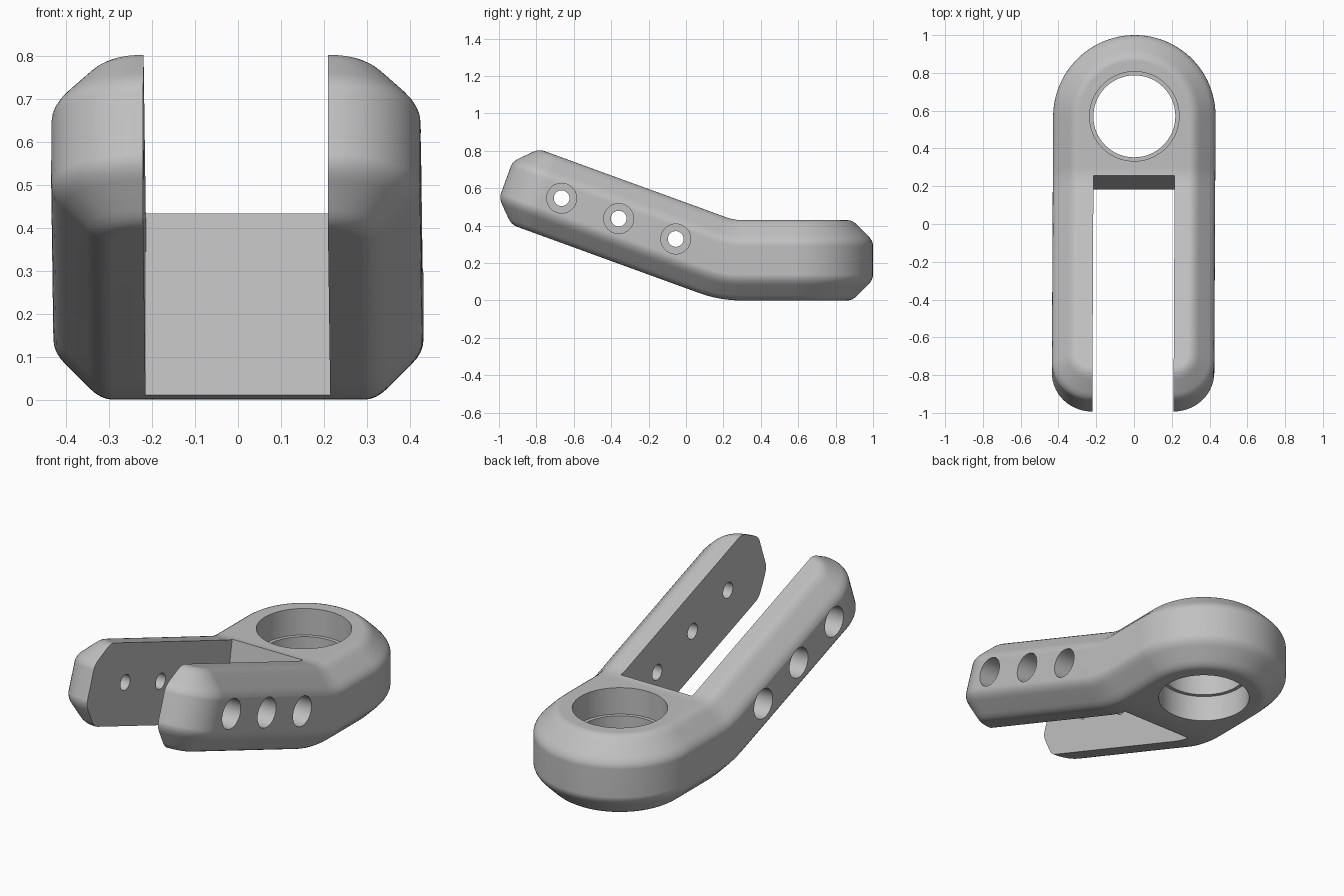
import bpy, bmesh
from math import sin, cos, pi, radians
from mathutils import Vector, Matrix

if "Cube" in bpy.data.objects:
    bpy.data.objects.remove(bpy.data.objects["Cube"])

WIDTH, HEIGHT, CHAMFER, SOFT = 0.43, 0.43, 0.11, 0.028   # half width, thickness, bevels
RING_Y, SLOT = 0.57, 0.215                               # ring centre, half slot width
BEND_Y, BEND_R, BEND_LEN, BEND = 0.3, 0.25, 0.16, radians(20)
TIP_Y = BEND_Y - BEND_LEN - 1.175


def add_object(name, bm):
    bmesh.ops.recalc_face_normals(bm, faces=bm.faces)
    mesh = bpy.data.meshes.new(name)
    bm.to_mesh(mesh)
    bm.free()
    obj = bpy.data.objects.new(name, mesh)
    bpy.context.collection.objects.link(obj)
    return obj


def cut(target, cutter):
    """Subtract the cutter and throw it away."""
    cutter.hide_render = True
    mod = target.modifiers.new("cut", 'BOOLEAN')
    mod.operation, mod.solver, mod.object = 'DIFFERENCE', 'EXACT', cutter
    bpy.context.view_layer.objects.active = target
    bpy.ops.object.modifier_apply(modifier=mod.name)
    bpy.data.objects.remove(cutter)


def cylinder(name, radius, depth, centre, axis='Z', segments=48):
    turn = Matrix.Rotation(pi / 2, 4, 'Y') if axis == 'X' else Matrix()
    bm = bmesh.new()
    bmesh.ops.create_cone(bm, cap_ends=True, segments=segments, radius1=radius, radius2=radius,
                          depth=depth, matrix=Matrix.Translation(centre) @ turn)
    return add_object(name, bm)


def arc(cx, cy, r, start, end, steps):
    return [(cx + r * cos(start + (end - start) * i / steps),
             cy + r * sin(start + (end - start) * i / steps)) for i in range(steps + 1)]


def outline(inset):
    """Plan shape: half round at the back, rounded corners at the front."""
    corner, cy = SLOT - inset, TIP_Y + SLOT
    return (arc(0, RING_Y, WIDTH - inset, 0, pi, 48)
            + arc(-SLOT, cy, corner, pi, 1.5 * pi, 14)
            + arc(SLOT, cy, corner, 1.5 * pi, 2 * pi, 14))


def softened(before, corner, after, steps=4):
    a, b, c = map(Vector, (before, corner, after))
    return [a * (1 - t) ** 2 + b * 2 * t * (1 - t) + c * t * t
            for t in (i / steps for i in range(steps + 1))]


# Edge profile as (inset, height), mirrored for the upper half
lower = (softened((CHAMFER + SOFT, 0), (CHAMFER, 0), (CHAMFER - SOFT, SOFT))
         + softened((SOFT, CHAMFER - SOFT), (0, CHAMFER), (0, CHAMFER + SOFT)))
profile = [(p.x, p.y) for p in lower] + [(p.x, HEIGHT - p.y) for p in reversed(lower)]

# Straight body from stacked outlines
bm = bmesh.new()
loops = [[bm.verts.new((x, y, z)) for x, y in outline(inset)] for inset, z in profile]
for a, b in zip(loops, loops[1:]):
    for i in range(len(a)):
        j = (i + 1) % len(a)
        bm.faces.new((a[i], a[j], b[j], b[i]))
bm.faces.new(loops[0][::-1])
bm.faces.new(loops[-1])
BANDS = 9
for i in range(BANDS + 1):
    bmesh.ops.bisect_plane(bm, geom=bm.verts[:] + bm.edges[:] + bm.faces[:],
                           plane_co=(0, BEND_Y - BEND_LEN * i / BANDS, 0), plane_no=(0, 1, 0))
body = add_object("fork_bracket", bm)

# Slot between the two prongs, ending halfway round the bend
bm = bmesh.new()
front, back = TIP_Y - 0.2, BEND_Y - BEND_LEN / 2
bmesh.ops.create_cube(bm, size=1, matrix=Matrix.Translation((0, (front + back) / 2, HEIGHT / 2))
                      @ Matrix.Diagonal((2 * SLOT, back - front, 1, 1)))
cut(body, add_object("slot_cutter", bm))

# Bend the prongs upward
for v in body.data.vertices:
    run = BEND_Y - v.co.y
    if run > 0:
        angle = BEND * min(run / BEND_LEN, 1)
        extra = max(run - BEND_LEN, 0)
        r = HEIGHT + BEND_R - v.co.z
        v.co.y = BEND_Y - r * sin(angle) - extra * cos(angle)
        v.co.z = HEIGHT + BEND_R - r * cos(angle) + extra * sin(angle)

# Ring bore with a narrower lip at mid height
cut(body, cylinder("bore_cutter", 0.217, 1, (0, RING_Y, 0.2), segments=64))
for z in (-0.06, HEIGHT + 0.06):
    cut(body, cylinder("counterbore_cutter", 0.237, 0.41, (0, RING_Y, z), segments=64))

# Three bolt holes through both prongs, counterbored from outside
for i in range(3):
    y, z = -0.665 + 0.305 * i, 0.547 - 0.109 * i
    cut(body, cylinder("bolt_cutter", 0.042, 2, (0, y, z), 'X', 32))
    for side in (-1, 1):
        cut(body, cylinder("bolt_head_cutter", 0.08, 0.4, (side * 0.51, y, z), 'X', 40))

# Slight yaw of the whole part
for v in body.data.vertices:
    v.co.x += 0.005 * (v.co.y - 0.2)

# Colour and shading
grey = bpy.data.materials.new("plain_grey")
grey.use_nodes = True
colour = (0.53, 0.53, 0.53, 1)
grey.diffuse_color = colour
grey.node_tree.nodes["Principled BSDF"].inputs["Base Color"].default_value = colour
body.data.materials.clear()
body.data.materials.append(grey)
for poly in body.data.polygons:
    poly.material_index = 0
bpy.ops.object.select_all(action='DESELECT')
body.select_set(True)
bpy.context.view_layer.objects.active = body
bpy.ops.object.shade_smooth_by_angle(angle=radians(30))
weighted = body.modifiers.new("even_shading", 'WEIGHTED_NORMAL')
weighted.keep_sharp = True
